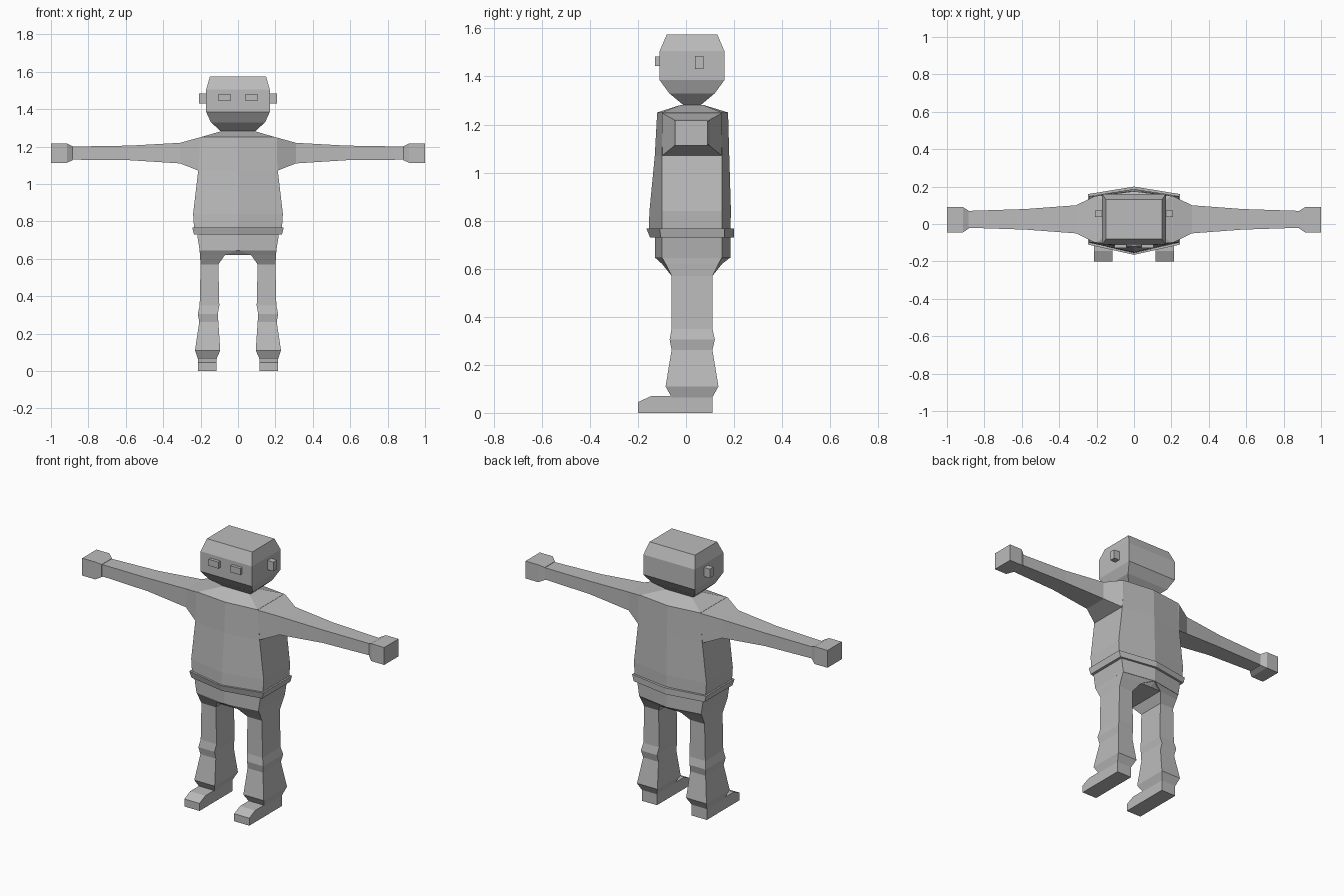
import bpy
import bmesh

cube = bpy.data.objects.get("Cube")
if cube:
    bpy.data.objects.remove(cube, do_unlink=True)

grey = bpy.data.materials.new("plain grey")
grey.use_nodes = True
COLOUR = (0.5, 0.5, 0.5, 1)
grey.diffuse_color = COLOUR
grey.node_tree.nodes["Principled BSDF"].inputs["Base Color"].default_value = COLOUR


def loft(name, rings):
    """Skin a closed, flat-shaded solid through rings of equal point count."""
    bm = bmesh.new()
    vs = [[bm.verts.new(p) for p in ring] for ring in rings]
    n = len(vs[0])
    for a, b in zip(vs, vs[1:]):
        for i in range(n):
            j = (i + 1) % n
            bm.faces.new((a[i], a[j], b[j], b[i]))
    bm.faces.new(vs[0][::-1])
    bm.faces.new(vs[-1])
    bmesh.ops.recalc_face_normals(bm, faces=bm.faces)
    mesh = bpy.data.meshes.new(name)
    bm.to_mesh(mesh)
    bm.free()
    mesh.materials.append(grey)
    obj = bpy.data.objects.new(name, mesh)
    bpy.context.collection.objects.link(obj)
    return obj


def rect(x0, x1, y0, y1, z):
    return [(x0, y0, z), (x1, y0, z), (x1, y1, z), (x0, y1, z)]


def hexagon(z, w, y0, y1, ridge0, ridge1):
    """Body section with a ridge down the middle of the front and back."""
    return [(-w, y0, z), (0, ridge0, z), (w, y0, z),
            (w, y1, z), (0, ridge1, z), (-w, y1, z)]


def box(name, x0, x1, y0, y1, z0, z1):
    return loft(name, [rect(x0, x1, y0, y1, z0), rect(x0, x1, y0, y1, z1)])


def flip(rings, s):
    return [[(s * x, y, z) for x, y, z in ring] for ring in rings]


# Head with tapered chin and neck
loft("head", [rect(-w, w, y0, y1, z) for z, w, y0, y1 in (
    (1.27, 0.09, -0.01, 0.06), (1.28, 0.09, -0.01, 0.06),
    (1.33, 0.145, -0.07, 0.12), (1.385, 0.17, -0.11, 0.16),
    (1.505, 0.17, -0.11, 0.16), (1.575, 0.15, -0.08, 0.13))])

# Shirt body
loft("torso", [hexagon(*r) for r in (
    (0.765, 0.235, -0.10, 0.15, -0.155, 0.185),
    (0.84, 0.24, -0.10, 0.15, -0.152, 0.187),
    (1.07, 0.213, -0.10, 0.15, -0.13, 0.18),
    (1.25, 0.20, -0.10, 0.15, -0.12, 0.175),
    (1.282, 0.09, -0.02, 0.07, -0.02, 0.07))])

# Belt and hips
loft("belt", [hexagon(0.73, 0.235, -0.105, 0.16, -0.15, 0.20),
              hexagon(0.768, 0.245, -0.11, 0.16, -0.165, 0.20)])
loft("hips", [hexagon(0.645, 0.205, -0.10, 0.15, -0.13, 0.185),
              hexagon(0.74, 0.22, -0.10, 0.15, -0.13, 0.185)])

# Arm sections: x, y range, z range
ARM = ((0.19, -0.10, 0.15, 1.07, 1.25), (0.208, -0.10, 0.15, 1.07, 1.248),
       (0.31, -0.05, 0.10, 1.11, 1.22), (0.58, -0.03, 0.08, 1.127, 1.205),
       (0.89, -0.02, 0.07, 1.13, 1.20))
HAND = ((0.885, -0.025, 0.072, 1.127, 1.202), (0.915, -0.045, 0.09, 1.113, 1.217),
        (1.0, -0.045, 0.09, 1.113, 1.217))

# Leg sections: z, x range, y range
LEG = ((0.57, 0.105, 0.20, -0.06, 0.11), (0.35, 0.10, 0.205, -0.06, 0.11),
       (0.305, 0.108, 0.215, -0.068, 0.12), (0.262, 0.105, 0.207, -0.06, 0.11),
       (0.11, 0.095, 0.23, -0.085, 0.135), (0.065, 0.115, 0.215, -0.06, 0.11))

# Foot outline seen from the side: y, z
FOOT = ((-0.20, 0), (0.11, 0), (0.11, 0.07), (-0.145, 0.07), (-0.20, 0.045))

for side, s in (("left", 1), ("right", -1)):
    for part, rows in (("arm", ARM), ("hand", HAND)):
        rings = [[(x, y0, z0), (x, y1, z0), (x, y1, z1), (x, y0, z1)]
                 for x, y0, y1, z0, z1 in rows]
        loft(f"{side}_{part}", flip(rings, s))

    # Thigh spreads from half of the hips, then narrows into the leg
    rings = [[(0, -0.13, 0.647), (0.205, -0.10, 0.647),
              (0.205, -0.0999 + 0.2499, 0.647), (0, 0.185, 0.647)],
             [(0.07, -0.10, 0.62), (0.204, -0.085, 0.62),
              (0.204, 0.135, 0.62), (0.07, 0.15, 0.62)]]
    rings += [rect(x0, x1, y0, y1, z) for z, x0, x1, y0, y1 in LEG]
    loft(f"{side}_leg", flip(rings, s))

    # Crotch infill reaching the middle
    loft(f"{side}_crotch", flip([
        [(0, -0.13, 0.65), (0.08, -0.118, 0.65), (0.08, 0.17, 0.65), (0, 0.185, 0.65)],
        [(0, -0.10, 0.62), (0.075, -0.098, 0.62), (0.075, 0.148, 0.62), (0, 0.15, 0.62)]], s))

    loft(f"{side}_foot", flip([[(x, y, z) for y, z in FOOT]
                               for x in (0.115, 0.215)], s))

    # Eye block and ear block
    xs = sorted((s * 0.04, s * 0.105))
    box(f"{side}_eye", *xs, -0.128, -0.10, 1.443, 1.482)
    xs = sorted((s * 0.16, s * 0.208))
    box(f"{side}_ear", *xs, 0.037, 0.072, 1.43, 1.485)
